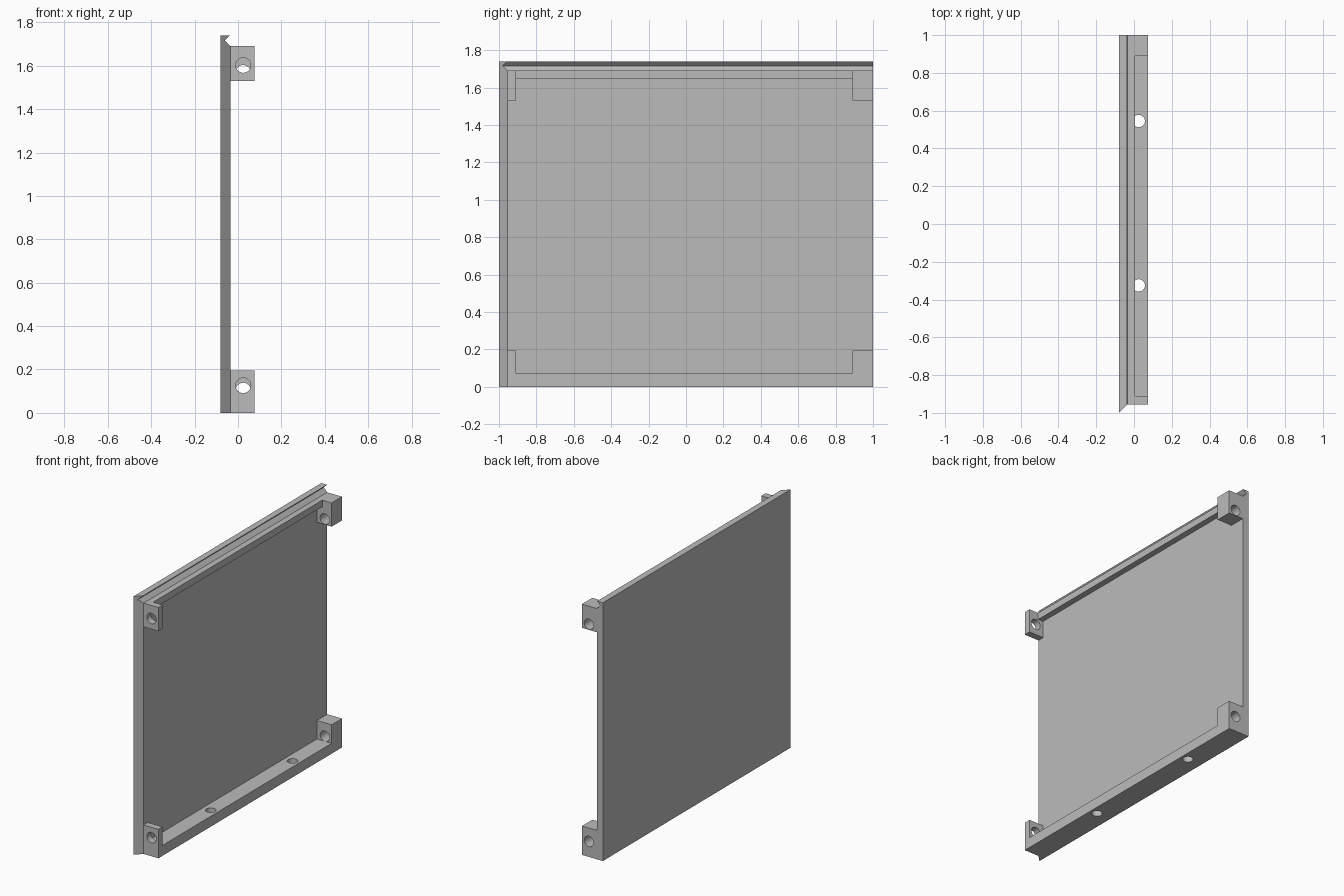
import bpy
import bmesh
from mathutils import Matrix, Vector

default = bpy.data.objects.get("Cube")
if default:
    bpy.data.objects.remove(default, do_unlink=True)

grey = bpy.data.materials.new("plain grey")
grey.use_nodes = True
grey.diffuse_color = (0.5, 0.5, 0.5, 1)
grey.node_tree.nodes["Principled BSDF"].inputs["Base Color"].default_value = (0.5, 0.5, 0.5, 1)


def make_object(name, bm):
    bmesh.ops.recalc_face_normals(bm, faces=bm.faces)
    mesh = bpy.data.meshes.new(name)
    bm.to_mesh(mesh)
    bm.free()
    mesh.materials.append(grey)
    obj = bpy.data.objects.new(name, mesh)
    bpy.context.collection.objects.link(obj)
    return obj


def box(name, low, high):
    low, high = Vector(low), Vector(high)
    bm = bmesh.new()
    size = Matrix.Diagonal((high - low).to_4d())
    bmesh.ops.create_cube(bm, size=1, matrix=Matrix.Translation((low + high) / 2) @ size)
    return make_object(name, bm)


def drill(obj, centre, axis, radius):
    """Cut a round screw hole through a part."""
    bm = bmesh.new()
    turn = Vector(axis).to_track_quat("Z", "Y").to_matrix().to_4x4()
    bmesh.ops.create_cone(bm, cap_ends=True, segments=24, radius1=radius, radius2=radius,
                          depth=0.3, matrix=Matrix.Translation(centre) @ turn)
    cutter = make_object(obj.name + "_hole_cutter", bm)
    cutter.hide_render = True
    cutter.hide_set(True)
    cutter.display_type = "WIRE"
    mod = obj.modifiers.new("screw_hole", "BOOLEAN")
    mod.object = cutter
    mod.solver = "EXACT"
    # Bake the cut, then drop the cutter
    bpy.context.view_layer.update()
    graph = bpy.context.evaluated_depsgraph_get()
    cut = bpy.data.meshes.new_from_object(obj.evaluated_get(graph))
    obj.modifiers.clear()
    obj.data = cut
    bpy.data.objects.remove(cutter, do_unlink=True)


OUT, IN, RIM = -0.08, -0.035, 0.075
FRONT, BACK = -0.955, 1.0
FRONT_IN, BACK_IN = -0.91, 0.89
TOP = 1.69

# Panel with a V groove along its top and a mitred front edge
profile = [(OUT, 0), (IN, 0), (IN, TOP), (-0.061, 1.716), (-0.037, 1.74), (OUT, 1.74)]
bm = bmesh.new()
face = bm.faces.new([bm.verts.new((x, x - OUT - 1, z)) for x, z in profile])
back = bmesh.ops.extrude_face_region(bm, geom=[face])
for v in back["geom"]:
    if isinstance(v, bmesh.types.BMVert):
        v.co.y = BACK
make_object("panel", bm)

# Top stiffening rail and deeper bottom rail with screw holes
box("top_rail", (IN, FRONT_IN, 1.645), (0.005, BACK_IN, TOP))
bottom_rail = box("bottom_rail", (IN, FRONT_IN, 0), (RIM, BACK_IN, 0.07))
for y in (-0.325, 0.545):
    drill(bottom_rail, (0.025, y, 0.035), (0, 0, 1), 0.033)

# Four corner brackets, each with a screw hole
for end, y0, y1, holes in (("front", FRONT, FRONT_IN, (0.126, 1.602)),
                           ("back", BACK_IN, BACK, (0.104, 1.568))):
    for level, z0, z1, hole in (("bottom", 0, 0.195, holes[0]), ("top", 1.53, TOP, holes[1])):
        bracket = box(f"{end}_{level}_bracket", (IN, y0, z0), (RIM, y1, z1))
        drill(bracket, (0.024, (y0 + y1) / 2, hole), (0, 1, 0), 0.035)
